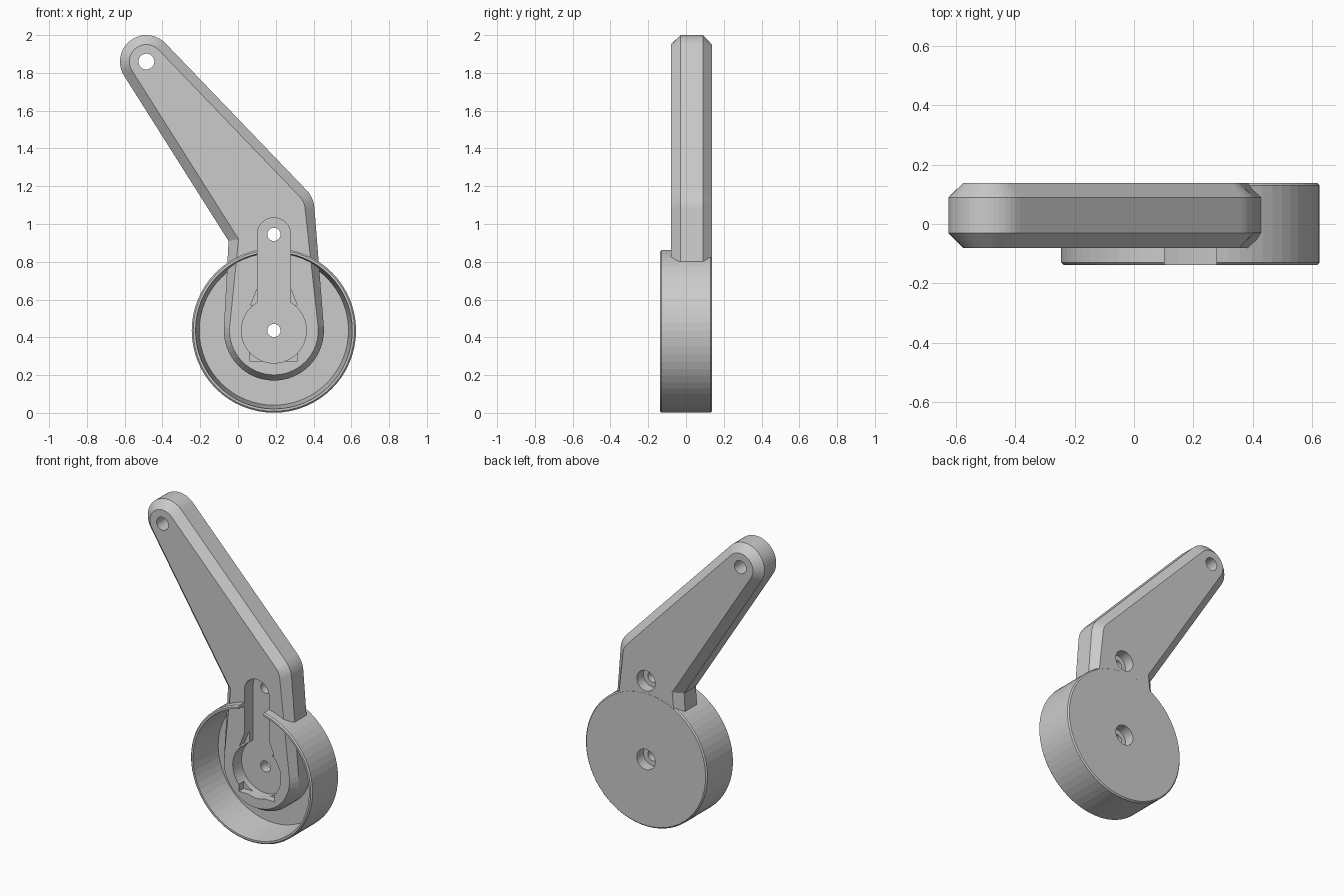
import bpy, bmesh, math

if "Cube" in bpy.data.objects:
    bpy.data.objects.remove(bpy.data.objects["Cube"])

HUB = (0.19, 0.436)      # x, z of the round cup
PIVOT = (0.19, 0.945)    # hole at the slot's top end
TIP = (-0.485, 1.86)     # arm end
ELBOW = (0.255, 1.075)


def arc(c, r, a0, a1, n):
    return [(c[0] + r * math.cos(math.radians(a0 + (a1 - a0) * i / n)),
             c[1] + r * math.sin(math.radians(a0 + (a1 - a0) * i / n)))
            for i in range(n + 1)]


def circle(c, r, n=48):
    return arc(c, r, 0, 360, n)[:-1]


def loft(name, rings):
    """Skin a list of (y, outline) rings and cap both ends."""
    bm = bmesh.new()
    loops = [[bm.verts.new((x, y, z)) for x, z in pts] for y, pts in rings]
    for a, b in zip(loops, loops[1:]):
        n = len(a)
        for i in range(n):
            j = (i + 1) % n
            bm.faces.new((a[i], a[j], b[j], b[i]))
    bm.faces.new(loops[0])
    bm.faces.new(loops[-1])
    bmesh.ops.recalc_face_normals(bm, faces=bm.faces)
    me = bpy.data.meshes.new(name)
    bm.to_mesh(me)
    bm.free()
    ob = bpy.data.objects.new(name, me)
    bpy.context.collection.objects.link(ob)
    return ob


def boolean(target, other, op):
    m = target.modifiers.new(op, 'BOOLEAN')
    m.operation, m.solver, m.object = op, 'EXACT', other
    bpy.context.view_layer.objects.active = target
    bpy.ops.object.modifier_apply(modifier=m.name)
    bpy.data.objects.remove(other)


def cut(target, outline, y0, y1):
    boolean(target, loft("cutter", [(y0, outline), (y1, outline)]), 'DIFFERENCE')


def arm_outline(r_hub, r_elbow, r_tip, notch):
    return (arc(HUB, r_hub, 176, 364, 24) + arc(ELBOW, r_elbow, 4.4, 43.3, 6)
            + arc(TIP, r_tip, 43.3, 212.5, 20) + [notch])


# bent arm with chamfered front and back
outer = arm_outline(0.265, 0.15, 0.14, (-0.05, 0.91))
inner = arm_outline(0.235, 0.10, 0.09, (0.003, 0.92))
arm = loft("lever_arm", [(-0.08, inner), (-0.03, outer), (0.09, outer), (0.1375, inner)])

# round cup, open at the front, with a slightly tapered inner wall
cup = loft("round_cup", [(y, circle(HUB, r, 64)) for r, y in (
    (0.395, 0.09), (0.415, -0.138), (0.427, -0.138), (0.435, -0.130),
    (0.435, 0.130), (0.427, 0.138))])
boolean(arm, cup, 'UNION')

# keyhole recess, cutting through the cup rim
keyhole = arc(PIVOT, 0.088, 0, 180, 16) + arc(HUB, 0.172, 120.8, 419.2, 40)
cut(arm, keyhole, -0.2, 0.01)

# shallower relief pockets beside the keyhole
cut(arm, [(0.062, 0.275), (0.316, 0.275), (0.316, 0.335), (0.062, 0.335)], -0.2, -0.03)
cut(arm, [(0.066, 0.57), (0.314, 0.57), (0.28, 0.655), (0.10, 0.655)], -0.2, -0.03)

# through holes and rear counterbores
cut(arm, circle(TIP, 0.042, 24), -0.3, 0.3)
for c in (HUB, PIVOT):
    cut(arm, circle(c, 0.035, 24), -0.3, 0.3)
    cut(arm, circle(c, 0.066, 32), 0.07, 0.3)
